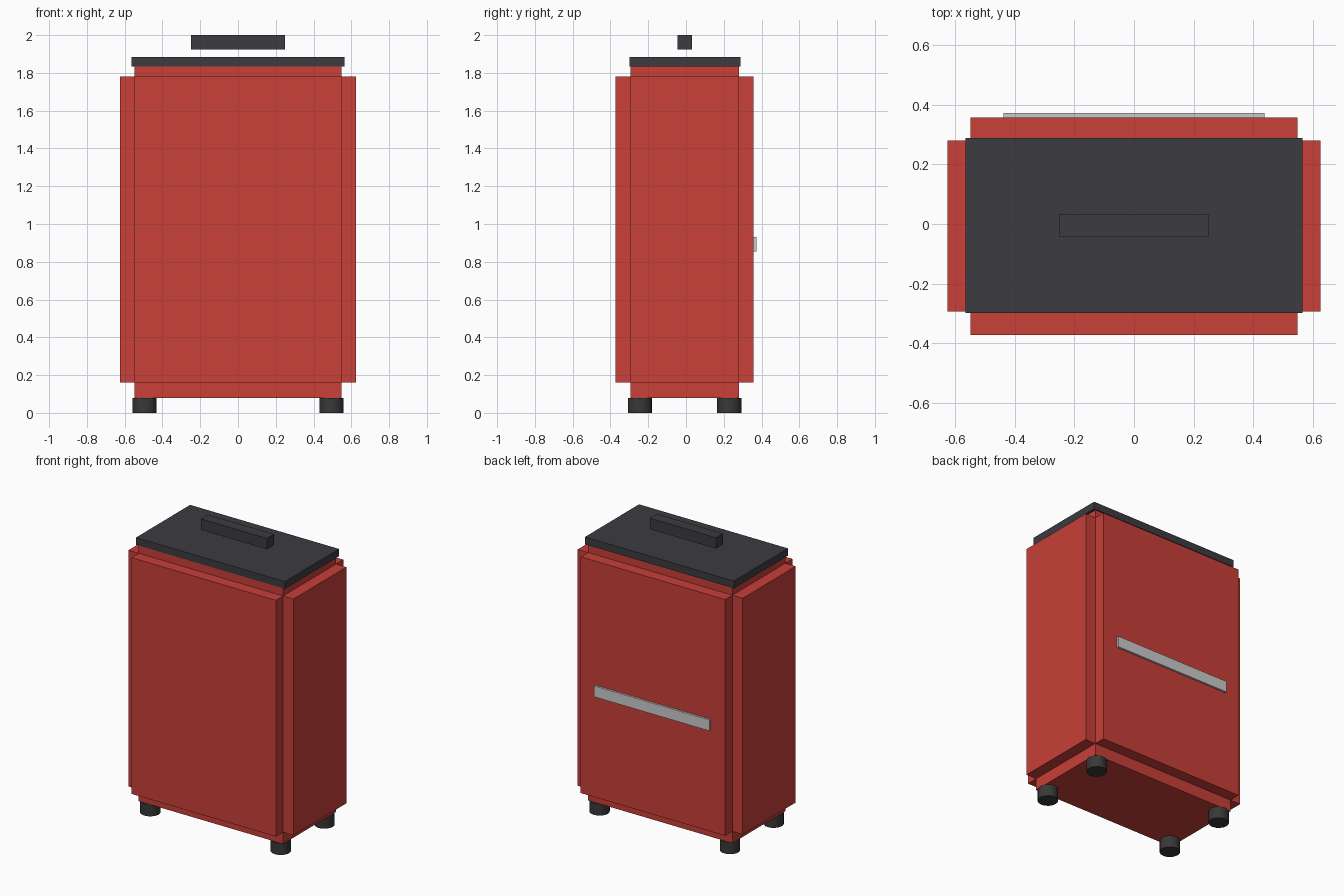
import bpy
from math import radians

if "Cube" in bpy.data.objects:
    bpy.data.objects.remove(bpy.data.objects["Cube"])


def material(name, color):
    m = bpy.data.materials.new(name)
    m.diffuse_color = (*color, 1)
    m.use_nodes = True
    m.node_tree.nodes["Principled BSDF"].inputs["Base Color"].default_value = m.diffuse_color
    return m


RED = material("red_paint", (0.58, 0.05, 0.04))
DARK = material("dark_plastic", (0.045, 0.044, 0.052))
RUBBER = material("black_rubber", (0.04, 0.04, 0.04))
CY = -0.007  # depth centre of the cabinet


def box(name, x, y, z, mat=None):
    """Box from (min, max) ranges on each axis."""
    r = (x, y, z)
    bpy.ops.mesh.primitive_cube_add(size=1, location=[(a + b) / 2 for a, b in r])
    o = bpy.context.object
    o.name = name
    o.scale = [b - a for a, b in r]
    bpy.ops.object.transform_apply(location=False, rotation=False, scale=True)
    if mat:
        o.data.materials.append(mat)
    return o


# Cabinet body
W, D, P = 0.548, 0.287, 0.078  # half width, half depth, panel thickness
box("body", (-W, W), (CY - D, CY + D), (0.08, 1.835), RED)

# Raised panels on the four sides
Z = (0.16, 1.78)
box("front_panel", (-W, W), (CY - D - P, CY - D), Z, RED)
box("back_panel", (-W, W), (CY + D, CY + D + P), Z, RED)
box("left_panel", (-W - P, -W), (CY - D, CY + D), Z, RED)
box("right_panel", (W, W + P), (CY - D, CY + D), Z, RED)

# Lid and the grip hovering above it
box("lid", (-0.565, 0.565), (CY - 0.291, CY + 0.295), (1.835, 1.885), DARK)
box("top_handle", (-0.25, 0.25), (-0.044, 0.032), (1.925, 2.0), DARK)

# Grey bar on the back
box("back_bar", (-0.438, 0.438), (CY + D + P, 0.372), (0.855, 0.93))

# Four round feet
for sx, side in ((-1, "left"), (1, "right")):
    for sy, end in ((-1, "front"), (1, "back")):
        bpy.ops.mesh.primitive_cylinder_add(
            vertices=16, radius=0.064, depth=0.08,
            location=(sx * 0.495, CY + sy * 0.236, 0.04))
        foot = bpy.context.object
        foot.name = f"{end}_{side}_foot"
        foot.data.materials.append(RUBBER)
        bpy.ops.object.shade_smooth_by_angle(angle=radians(30))
